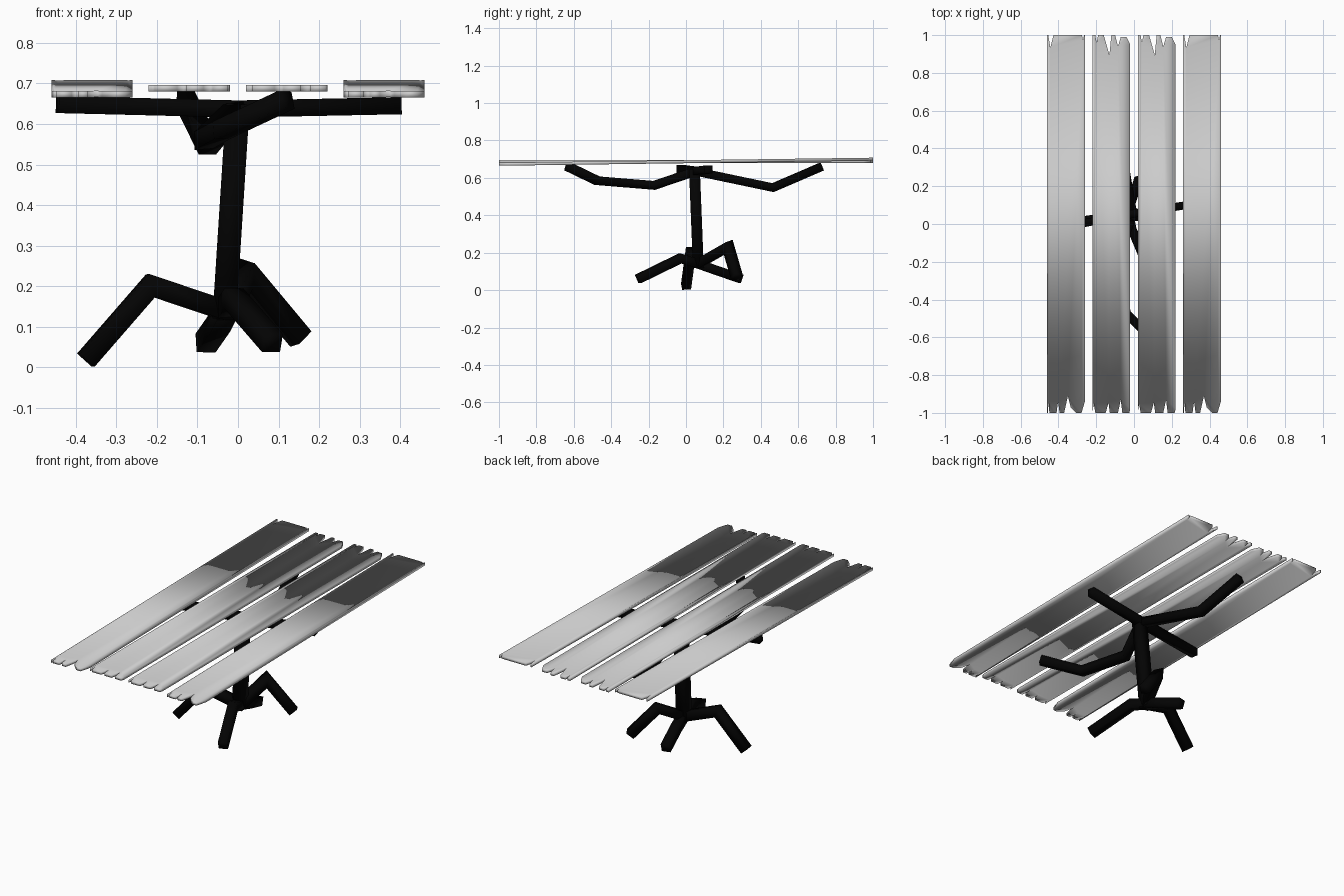
import bpy, bmesh, math
from mathutils import Vector

if "Cube" in bpy.data.objects:
    bpy.data.objects.remove(bpy.data.objects["Cube"])

black = bpy.data.materials.new("dark_metal")
black.diffuse_color = (0.001, 0.001, 0.001, 1)
black.use_nodes = True
black.node_tree.nodes["Principled BSDF"].inputs["Base Color"].default_value = black.diffuse_color


def finish(name, bm, smooth=False, mat=None):
    bmesh.ops.recalc_face_normals(bm, faces=bm.faces)
    for f in bm.faces:
        f.smooth = smooth
    me = bpy.data.meshes.new(name)
    bm.to_mesh(me)
    bm.free()
    ob = bpy.data.objects.new(name, me)
    bpy.context.collection.objects.link(ob)
    if mat:
        me.materials.append(mat)
    return ob


def branch(name, points, r=0.024, sides=4):
    """Mitred square bar along a bent path."""
    pts = [Vector(p) for p in points]
    dirs = [(b - a).normalized() for a, b in zip(pts, pts[1:])]
    ref = Vector((0, 0, 1)) if abs(dirs[0].z) < 0.9 else Vector((1, 0, 0))
    u = dirs[0].cross(ref).normalized()
    v = dirs[0].cross(u)
    ring = []
    for i in range(sides):
        a = 2 * math.pi * (i + 0.5) / sides
        ring.append(pts[0] + r / math.cos(math.pi / sides) * (u * math.cos(a) + v * math.sin(a)))
    bm = bmesh.new()
    prev = [bm.verts.new(p) for p in ring]
    bm.faces.new(prev)
    for i, d in enumerate(dirs):
        n = d + dirs[i + 1] if i + 1 < len(dirs) else d
        ring = [p + d * ((pts[i + 1] - p).dot(n) / d.dot(n)) for p in ring]
        cur = [bm.verts.new(p) for p in ring]
        for k in range(sides):
            j = (k + 1) % sides
            bm.faces.new((prev[k], prev[j], cur[j], cur[k]))
        prev = cur
    bm.faces.new(prev)
    return finish(name, bm, True, black)


def plank(name, x, front, back, z_front, z_back, t=0.016):
    """Softly shaded board whose two ends follow splintered (x, depth) outlines."""
    outline = [(px, -1 + d) for px, d in front] + [(px, 1 - d) for px, d in reversed(back)]
    bm = bmesh.new()
    vs = [bm.verts.new((x + px, y, z_front + (z_back - z_front) * (y + 1) / 2)) for px, y in outline]
    face = bm.faces.new(vs)
    ext = bmesh.ops.extrude_face_region(bm, geom=[face])
    new = [g for g in ext["geom"] if isinstance(g, bmesh.types.BMVert)]
    bmesh.ops.translate(bm, verts=new, vec=(0, 0, t))
    return finish(name, bm, True)


# Splintered end outlines
outer_front = [(-.1, 0), (-.096, 0), (-.092, .06), (-.088, 0), (-.05, 0), (-.042, .06),
               (-.034, 0), (-.01, 0), (.01, .09), (.025, .03), (.055, 0), (.082, 0), (.1, .06)]
outer_back = [(-.1, 0), (-.094, 0), (-.083, .065), (-.066, 0), (.085, 0), (.09, .03), (.095, 0), (.1, 0)]
inner_front = [(-.1, .0), (-.093, .05), (-.085, 0), (-.03, 0), (-.015, .055), (-.008, 0),
               (.035, 0), (.05, .07), (.058, 0), (.095, 0), (.1, .02)]
inner_back = [(-.1, 0), (-.085, 0), (-.078, .04), (-.07, 0), (-.04, 0), (-.01, .105),
              (0, 0), (.02, 0), (.035, .06), (.05, .01), (.08, .01), (.1, .05)]

# Table top boards
for side, x in (("left", -1), ("right", 1)):
    plank(f"outer_plank_{side}", 0.36 * x, outer_front, outer_back, 0.665, 0.692)
    plank(f"inner_plank_{side}", 0.12 * x, inner_front, inner_back, 0.68, 0.68)

# Trunk
hub = (-0.03, 0.065, 0.14)
branch("trunk", [(-0.034, 0.066, 0.12), (0, 0.045, 0.65)], 0.029)

# Support arms
top = (-0.005, 0.05, 0.635)
branch("cross_arm", [(-0.445, -0.03, 0.648), (0, 0.055, 0.637), (0.40, 0.12, 0.645)], 0.021)
branch("back_arm", [top, (-0.075, 0.465, 0.548), (-0.13, 0.725, 0.66)], 0.022)
branch("front_arm", [top, (-0.085, -0.17, 0.56), (-0.04, -0.475, 0.585), (0.12, -0.63, 0.66)], 0.022)

# Root-like legs
branch("left_leg", [hub, (-0.215, 0.025, 0.202), (-0.375, 0, 0.018)])
branch("front_leg", [hub, (-0.01, -0.03, 0.17), (0.085, -0.255, 0.06)])
branch("back_leg", [hub, (-0.045, 0.15, 0.11), (-0.08, 0.295, 0.06)])
branch("right_leg", [hub, (0.02, 0.225, 0.232), (0.155, 0.272, 0.07)])
